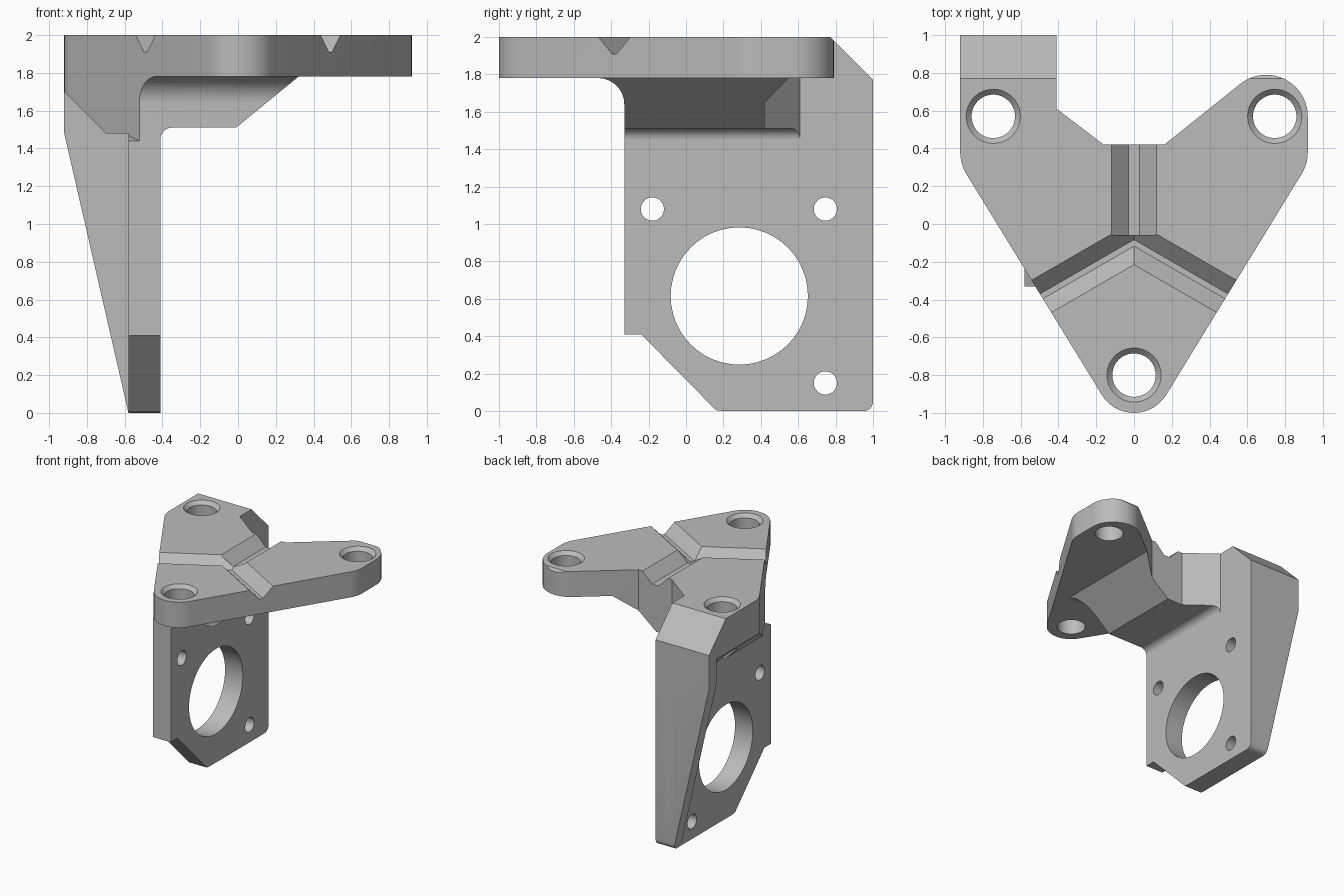
import bpy, bmesh
from math import sin, cos, radians, pi
from mathutils import Vector

cube = bpy.data.objects.get("Cube")
if cube:
    bpy.data.objects.remove(cube, do_unlink=True)

grey = bpy.data.materials.new("plain grey")
grey.use_nodes = True
colour = (0.5, 0.5, 0.5, 1)
grey.diffuse_color = colour
grey.node_tree.nodes["Principled BSDF"].inputs["Base Color"].default_value = colour


def arc(cx, cy, r, start, end, n=14):
    """Points on an arc, angles in degrees."""
    angles = [radians(start + (end - start) * i / n) for i in range(n + 1)]
    return [(cx + r * cos(a), cy + r * sin(a)) for a in angles]


def loft(name, sections):
    """Closed solid through equal-sized rings of 3D points."""
    bm = bmesh.new()
    rings = [[bm.verts.new(p) for p in s] for s in sections]
    n = len(rings[0])
    bm.faces.new(rings[0])
    bm.faces.new(rings[-1])
    for a, b in zip(rings, rings[1:]):
        for i in range(n):
            j = (i + 1) % n
            bm.faces.new((a[i], a[j], b[j], b[i]))
    bmesh.ops.recalc_face_normals(bm, faces=bm.faces)
    mesh = bpy.data.meshes.new(name)
    bm.to_mesh(mesh)
    bm.free()
    obj = bpy.data.objects.new(name, mesh)
    bpy.context.collection.objects.link(obj)
    mesh.materials.append(grey)
    return obj


def prism(name, points, axis, low, high):
    """Extrude a 2D outline along one axis."""
    place = {"x": lambda a, b, t: (t, a, b),
             "y": lambda a, b, t: (a, t, b),
             "z": lambda a, b, t: (a, b, t)}[axis]
    return loft(name, [[place(a, b, t) for a, b in points] for t in (low, high)])


def combine(obj, other, operation):
    """Apply a boolean and discard the second solid."""
    mod = obj.modifiers.new("combine", "BOOLEAN")
    mod.operation, mod.solver, mod.object = operation, "EXACT", other
    bpy.ops.object.select_all(action="DESELECT")
    bpy.context.view_layer.objects.active = obj
    obj.select_set(True)
    bpy.ops.object.modifier_apply(modifier=mod.name)
    bpy.data.objects.remove(other, do_unlink=True)


# Three-armed top body: plan, front and side outlines intersected
plan = [(-0.92, 1), (-0.92, 0.38)] + arc(-0.7, 0.38, 0.22, 180, 211, 6)[1:]
plan += arc(0, -0.8, 0.2, 211, 329, 20)
plan += arc(0.7, 0.38, 0.22, -31, 0, 6) + arc(0.7, 0.57, 0.22, 0, 128, 20)
plan += [(0.16, 0.42), (-0.16, 0.42), (-0.41, 0.61), (-0.41, 1)]
body = prism("mounting_bracket", plan, "z", 1.3, 2)

front = [(-1.1, 2.1), (-1.1, 1.7), (-0.92, 1.7), (-0.7, 1.48), (-0.58, 1.48),
         (-0.58, 1.44), (-0.41, 1.44)]
front += arc(-0.35, 1.45, 0.06, 180, 90, 8)
front += [(-0.01, 1.51), (0.32, 1.78), (1.1, 1.78), (1.1, 2.1)]
combine(body, prism("front_outline", front, "y", -1.2, 1.2), "INTERSECT")

side = [(-1.2, 2.1), (0.67, 2.1), (1, 1.77), (1, 1.3), (-0.33, 1.3)]
side += arc(-0.47, 1.64, 0.14, 0, 90) + [(-1.2, 1.78)]
combine(body, prism("side_outline", side, "x", -1.2, 1.2), "INTERSECT")

# Upright motor plate with clipped corners
upright = [(-0.33, 1.44), (-0.33, 0.41), (-0.24, 0.41), (0.16, 0.005), (0.2, 0)]
upright += arc(0.95, 0.05, 0.05, -90, 0, 6) + [(1, 1.65), (-0.2, 1.65), (-0.2, 1.48)]
plate = prism("motor_plate", upright, "x", -0.58, -0.41)

# Tapered rib along the rear edge
rib_shape = [(-0.92, 1.72), (-0.92, 1.48), (-0.58, 0), (-0.45, 0), (-0.45, 1.72)]
rib = prism("rear_rib", rib_shape, "y", 0.9, 1)
rib_limit = [(y, 1.75 if z > 1.6 else z) for y, z in upright]
combine(rib, prism("rib_limit", rib_limit, "x", -1.1, -0.3), "INTERSECT")
combine(plate, rib, "UNION")

# Large centre opening and screw holes in the plate
for y, z, r in [(0.285, 0.615, 0.367), (-0.18, 1.08, 0.062),
                (0.745, 1.08, 0.062), (0.745, 0.15, 0.062)]:
    hole = arc(y, z, r, 0, 360, 48)[:-1]
    combine(plate, prism("plate_hole", hole, "x", -0.7, -0.3), "DIFFERENCE")
combine(body, plate, "UNION")

# Chamfered holes at the arm ends
for x, y in [(-0.745, 0.57), (0.745, 0.57), (0, -0.8)]:
    rings = [[(px, py, z) for px, py in arc(x, y, r, 0, 360, 48)[:-1]]
             for z, r in [(1.3, 0.115), (1.97, 0.115), (2.01, 0.153)]]
    combine(body, loft("arm_hole", rings), "DIFFERENCE")


# Flat-bottomed grooves dividing the three arms
def groove_section(centre, across, half_top, half_bottom, depth):
    c, d = Vector(centre), Vector(across)
    rise = 0.02
    spread = half_top + (half_top - half_bottom) * rise / depth
    return [c + d * w + Vector((0, 0, h)) for w, h in
            [(-spread, 2 + rise), (-half_bottom, 2 - depth),
             (half_bottom, 2 - depth), (spread, 2 + rise)]]


rear = [groove_section((0, y, 0), (1, 0, 0), 0.12, 0.03, 0.09) for y in (-0.06, 0.6)]
combine(body, loft("rear_groove", rear), "DIFFERENCE")
slope = sin(pi / 6) / cos(pi / 6)
bent = [groove_section((x, -0.1 - abs(x) * slope, 0), (0, 1 / cos(pi / 6), 0),
                       0.1, 0.015, 0.09) for x in (-0.75, 0, 0.75)]
combine(body, loft("front_grooves", bent), "DIFFERENCE")

# Smooth rounded walls, crisp edges
bpy.context.view_layer.objects.active = body
body.select_set(True)
bpy.ops.object.shade_smooth_by_angle(angle=radians(25))
